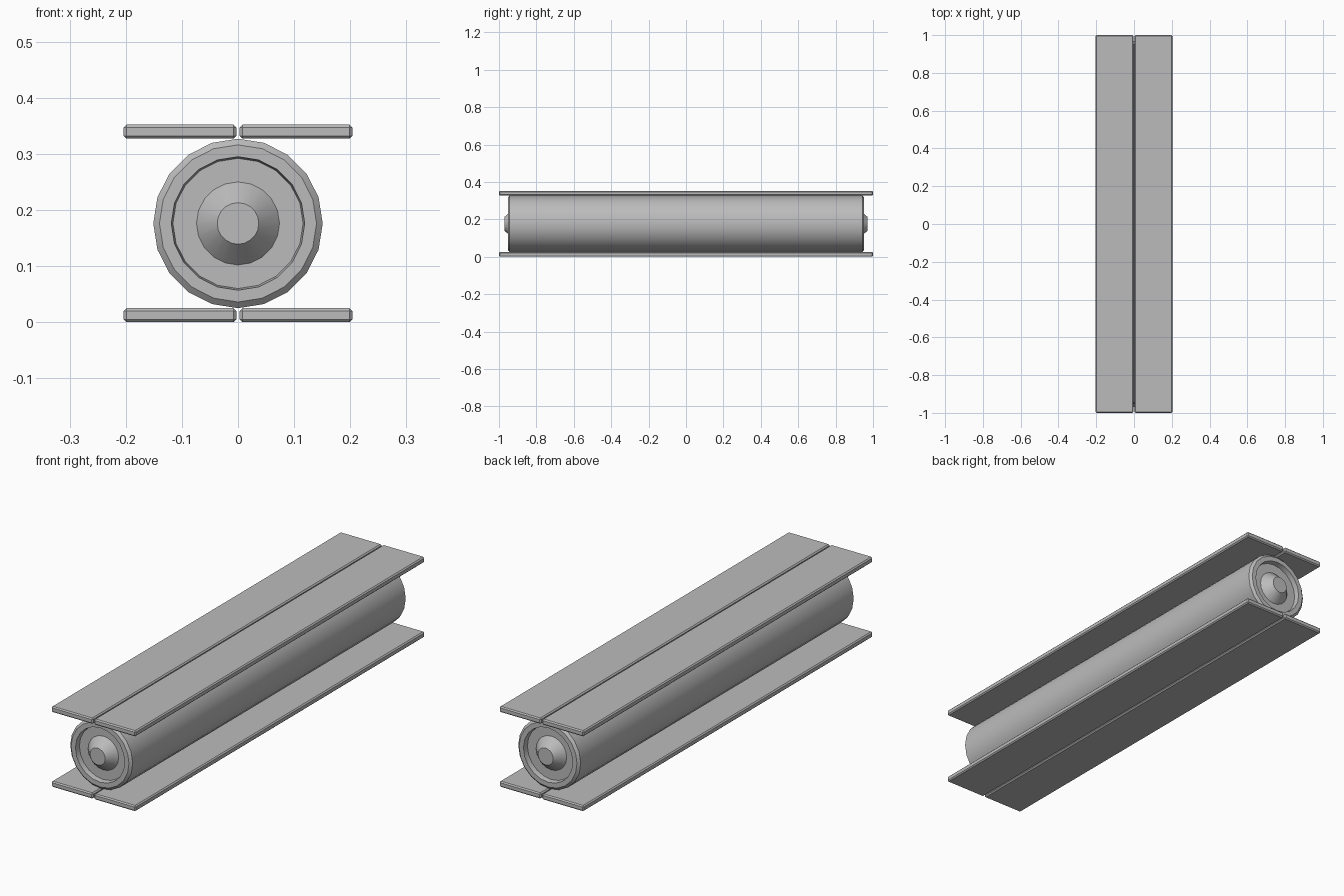
import bpy, bmesh
from math import radians
from mathutils import Matrix

cube = bpy.data.objects.get("Cube")
if cube:
    bpy.data.objects.remove(cube)

grey = bpy.data.materials.new("plain grey")
grey.use_nodes = True
colour = (0.5, 0.5, 0.5, 1)
grey.diffuse_color = colour
grey.node_tree.nodes["Principled BSDF"].inputs["Base Color"].default_value = colour

CENTRE_Z = 0.176


def add_object(name, bm):
    bmesh.ops.recalc_face_normals(bm, faces=bm.faces)
    mesh = bpy.data.meshes.new(name)
    bm.to_mesh(mesh)
    bm.free()
    mesh.materials.append(grey)
    obj = bpy.data.objects.new(name, mesh)
    bpy.context.collection.objects.link(obj)
    return obj


def plank(name, x, z):
    """Long thin board with chamfered edges."""
    bm = bmesh.new()
    bmesh.ops.create_cube(bm, size=1)
    bmesh.ops.scale(bm, vec=(0.201, 2, 0.025), verts=bm.verts)
    bmesh.ops.bevel(bm, geom=bm.edges[:], offset=0.005, segments=1, affect='EDGES')
    bmesh.ops.translate(bm, vec=(x, 0, z), verts=bm.verts)
    return add_object(name, bm)


def roller(name, sides=20):
    """Lathed drum: chamfered rim, recessed end and conical hub at each end."""
    half = [(0.0, 0.97), (0.037, 0.97), (0.074, 0.93), (0.116, 0.93),
            (0.119, 0.953), (0.14, 0.953), (0.151, 0.943)]
    profile = half + [(r, -y) for r, y in reversed(half)]
    bm = bmesh.new()
    verts = [bm.verts.new((r, y, 0)) for r, y in profile]
    edges = [bm.edges.new(pair) for pair in zip(verts, verts[1:])]
    bmesh.ops.spin(bm, geom=verts + edges, cent=(0, 0, 0), axis=(0, 1, 0),
                   angle=radians(360), steps=sides, use_duplicate=False)
    bmesh.ops.remove_doubles(bm, verts=bm.verts, dist=0.0001)
    bmesh.ops.transform(bm, matrix=Matrix.Translation((0, 0, CENTRE_Z)), verts=bm.verts)
    return add_object(name, bm)


# Two pairs of boards, below and above the drum
for level, z in (("lower", 0.0125), ("upper", 0.3395)):
    for side, x in (("left", 0.1035), ("right", -0.1035)):
        plank(f"{level}_{side}_plank", x, z)

# Drum between the boards
drum = roller("roller")
bpy.ops.object.select_all(action='DESELECT')
drum.select_set(True)
bpy.context.view_layer.objects.active = drum
bpy.ops.object.shade_smooth_by_angle(angle=radians(30))
